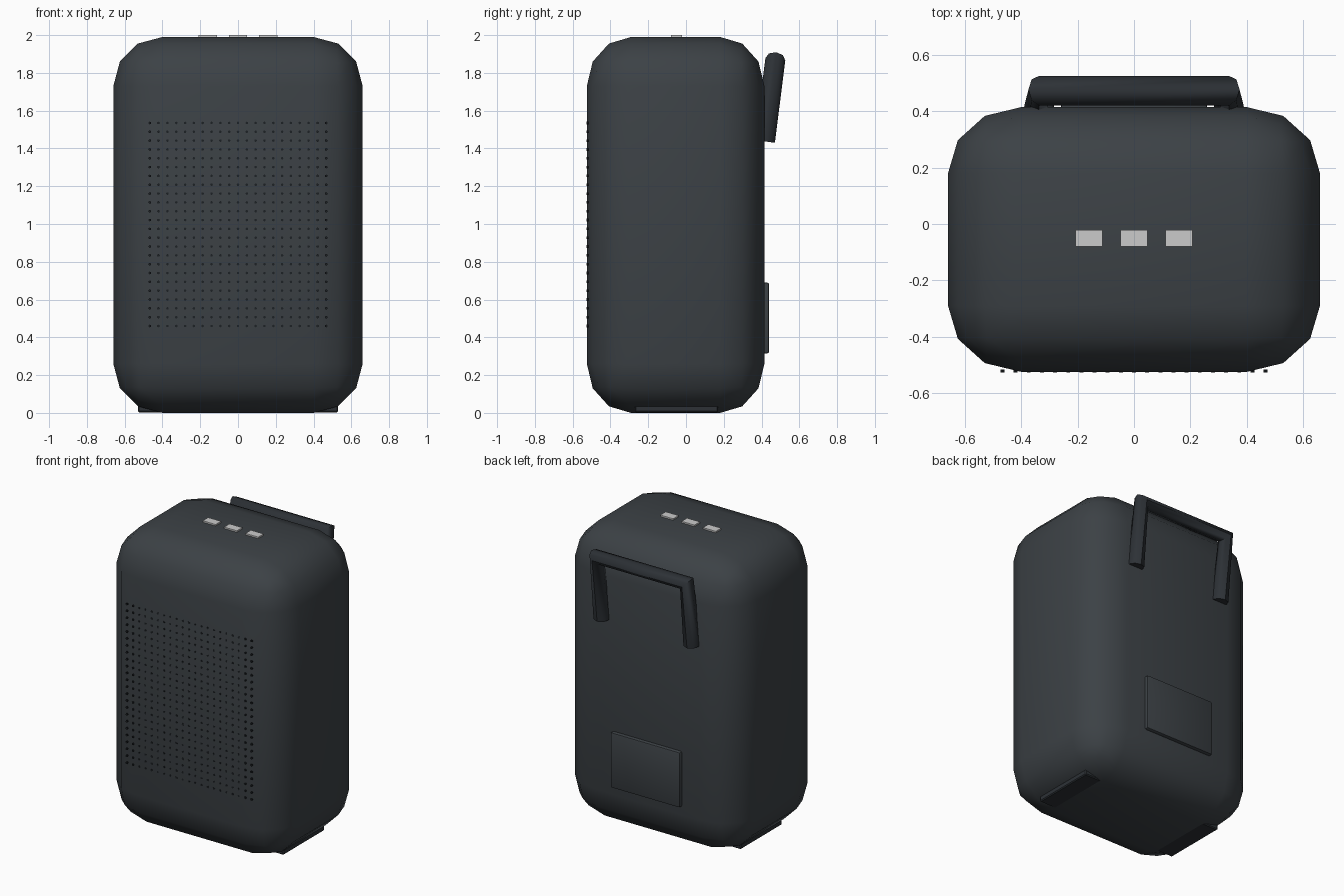
import bpy, bmesh, math
from mathutils import Matrix, Vector

if "Cube" in bpy.data.objects:
    bpy.data.objects.remove(bpy.data.objects["Cube"])


def material(name, rgb):
    m = bpy.data.materials.new(name)
    m.diffuse_color = (*rgb, 1)
    m.use_nodes = True
    m.node_tree.nodes["Principled BSDF"].inputs["Base Color"].default_value = m.diffuse_color
    return m


SHELL = material("shell_grey", (0.045, 0.053, 0.060))
DARK = material("dark_grey", (0.026, 0.031, 0.037))
HOLE = material("hole_black", (0.012, 0.015, 0.018))
LIGHT = material("light_grey", (0.55, 0.55, 0.55))


def finish(ob, mat, angle):
    ob.data.materials.append(mat)
    bpy.ops.object.select_all(action='DESELECT')
    ob.select_set(True)
    bpy.context.view_layer.objects.active = ob
    bpy.ops.object.shade_smooth_by_angle(angle=math.radians(angle))


def box(name, lo, hi, mat, bevel=0.0, segments=1, squash=1.0, angle=30):
    lo, hi = Vector(lo), Vector(hi)
    size = hi - lo
    bm = bmesh.new()
    bmesh.ops.create_cube(bm, size=1)
    bmesh.ops.scale(bm, vec=(size.x, size.y / squash, size.z), verts=bm.verts)
    if bevel:
        bmesh.ops.bevel(bm, geom=bm.edges[:], offset=bevel, segments=segments,
                        profile=0.5, affect='EDGES')
    bmesh.ops.scale(bm, vec=(1, squash, 1), verts=bm.verts)
    bmesh.ops.translate(bm, vec=(lo + hi) / 2, verts=bm.verts)
    me = bpy.data.meshes.new(name)
    bm.to_mesh(me)
    bm.free()
    ob = bpy.data.objects.new(name, me)
    bpy.context.collection.objects.link(ob)
    finish(ob, mat, angle)
    return ob


# Rounded body, its corner radius slightly squashed in depth
box("body", (-0.66, -0.525, 0), (0.66, 0.415, 1.99), SHELL, 0.26, 3, 0.9, 50)

# Feet
for side, x0, x1 in (("left", -0.53, -0.3), ("right", 0.3, 0.53)):
    box(side + "_foot", (x0, -0.27, 0.003), (x1, 0.17, 0.04), DARK, 0.006)

# Top buttons
for i in (-1, 0, 1):
    x = i * 0.16
    box(f"button_{i + 2}", (x - 0.048, -0.08, 1.97), (x + 0.048, -0.022, 2.0), LIGHT)

# Rear cover panel
box("rear_panel", (-0.26, 0.39, 0.315), (0.26, 0.44, 0.69), SHELL, 0.01, 2)

# Speaker grille: grid of small round dots on the front
bm = bmesh.new()
COLS, ROWS = 21, 24
for c in range(COLS):
    for r in range(ROWS):
        x = -0.467 + 0.934 * c / (COLS - 1)
        z = 0.46 + 1.075 * r / (ROWS - 1)
        bmesh.ops.create_cone(
            bm, cap_ends=True, segments=8, radius1=0.007, radius2=0.007, depth=0.01,
            matrix=Matrix.Translation((x, -0.522, z)) @ Matrix.Rotation(math.pi / 2, 4, 'X'))
me = bpy.data.meshes.new("grille_dots")
bm.to_mesh(me)
bm.free()
dots = bpy.data.objects.new("grille_dots", me)
bpy.context.collection.objects.link(dots)
finish(dots, HOLE, 30)

# Carry handle: leaning octagonal tube along a U-shaped path
cu = bpy.data.curves.new("handle", 'CURVE')
cu.dimensions = '3D'
cu.bevel_depth = 0.053
cu.bevel_resolution = 2
cu.use_fill_caps = True
sp = cu.splines.new('POLY')
path = [(0.337, 0.418, 1.437), (0.337, 0.473, 1.872),
        (-0.337, 0.473, 1.872), (-0.337, 0.418, 1.437)]
sp.points.add(len(path) - 1)
for p, co in zip(sp.points, path):
    p.co = (*co, 1)
tmp = bpy.data.objects.new("handle_path", cu)
bpy.context.collection.objects.link(tmp)
bpy.context.view_layer.update()
mesh = bpy.data.meshes.new_from_object(tmp.evaluated_get(bpy.context.evaluated_depsgraph_get()))
bpy.data.objects.remove(tmp)
mesh.materials.clear()
handle = bpy.data.objects.new("handle", mesh)
bpy.context.collection.objects.link(handle)
finish(handle, DARK, 50)
